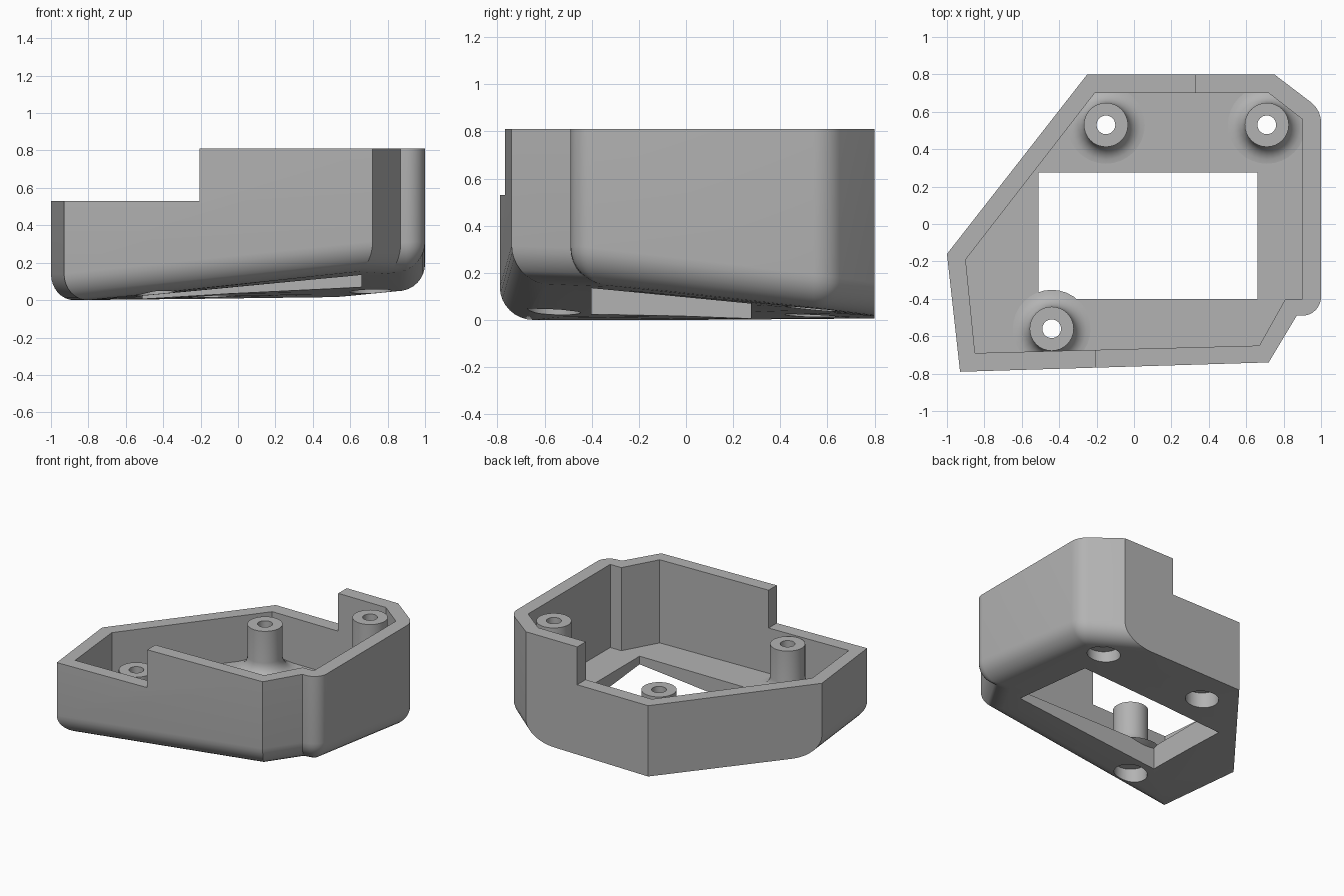
import bpy, bmesh, math
from mathutils import Vector

if "Cube" in bpy.data.objects:
    bpy.data.objects.remove(bpy.data.objects["Cube"], do_unlink=True)

grey = bpy.data.materials.new("plain grey")
grey.use_nodes = True
grey.diffuse_color = (0.45, 0.45, 0.45, 1)
grey.node_tree.nodes["Principled BSDF"].inputs["Base Color"].default_value = grey.diffuse_color

TOP, STEP, FLOOR, FILLET = 0.81, 0.53, 0.195, 0.14
# Outline corner: x, y, corner radius, whether the wall leaving it has a rounded bottom
OUTLINE = [(-0.93, -0.79, 0, 1), (0.72, -0.74, 0, 1), (0.87, -0.49, 0, 1), (1, -0.49, 0.1, 1),
           (1, 0.61, 0.14, 1), (0.75, 0.8, 0, 0), (-0.25, 0.8, 0, 0), (-1, -0.16, 0, 1)]
CAVITY = [(-0.85, -0.69), (0.67, -0.65), (0.81, -0.4), (0.9, -0.4),
          (0.9, 0.56), (0.72, 0.7), (-0.21, 0.7), (-0.9, -0.19)]
# Post: x, y, top height
POSTS = [(-0.15, 0.53, 0.52), (0.71, 0.53, 0.8), (-0.44, -0.56, 0.52)]


def underside(x, y):
    """Height of the twisted base, rising to the front left corner."""
    return max(0, x + 0.75) * max(0.012, 0.068 - 0.069 * y)


def make(name, bm):
    bmesh.ops.recalc_face_normals(bm, faces=bm.faces[:])
    mesh = bpy.data.meshes.new(name)
    bm.to_mesh(mesh)
    bm.free()
    mesh.materials.append(grey)
    obj = bpy.data.objects.new(name, mesh)
    bpy.context.collection.objects.link(obj)
    return obj


def bridge(bm, a, b):
    for i in range(len(a)):
        j = (i + 1) % len(a)
        bm.faces.new((a[i], a[j], b[j], b[i]))


def prism(name, points, low, high):
    bm = bmesh.new()
    a, b = [[bm.verts.new((x, y, z)) for x, y in points] for z in (low, high)]
    bridge(bm, a, b)
    bm.faces.new(a)
    bm.faces.new(b)
    return make(name, bm)


def circle(x, y, r, n=32):
    return [(x + r * math.cos(math.tau * i / n), y + r * math.sin(math.tau * i / n)) for i in range(n)]


def inset_outline(offset):
    """Move rounded walls inward, then round the corners."""
    n = len(OUTLINE)
    pts = [Vector(c[:2]) for c in OUTLINE]
    dirs = [(pts[(i + 1) % n] - pts[i]).normalized() for i in range(n)]
    moved = []
    for i in range(n):
        d0, d1 = dirs[i - 1], dirs[i]
        a = pts[i] + Vector((-d0.y, d0.x)) * offset * OUTLINE[i - 1][3]
        b = pts[i] + Vector((-d1.y, d1.x)) * offset * OUTLINE[i][3]
        moved.append(a + d0 * ((b - a).cross(d1) / d0.cross(d1)))
    result = []
    for i, p in enumerate(moved):
        if not OUTLINE[i][2]:
            result.append(p)
            continue
        half = dirs[i - 1].angle(dirs[i]) / 2
        t = max(OUTLINE[i][2] - offset, 0.01) * math.tan(half)
        p0, p1, w = p - dirs[i - 1] * t, p + dirs[i] * t, math.cos(half)
        for k in range(9):
            s = k / 8
            a, b, c = (1 - s) ** 2, 2 * s * (1 - s) * w, s * s
            result.append((p0 * a + p * b + p1 * c) / (a + b + c))
    return result


# Outer shell: rim, rounded lower edge, then twisted underside
bm = bmesh.new()
rim = [bm.verts.new((p.x, p.y, TOP)) for p in inset_outline(0)]
bm.faces.new(rim)
last = rim
for k in range(9):
    ang = math.pi / 2 * k / 8
    pts = inset_outline(FILLET * (1 - math.cos(ang)))
    ring = [bm.verts.new((p.x, p.y, underside(*p) + FILLET * (1 - math.sin(ang)))) for p in pts]
    bridge(bm, last, ring)
    last = ring
centre = Vector((0.07, -0.06))
for s in (0.8, 0.6, 0.4, 0.2):
    inner = [centre + (p - centre) * s for p in pts]
    ring = [bm.verts.new((p.x, p.y, underside(*p))) for p in inner]
    bridge(bm, last, ring)
    last = ring
mid = bm.verts.new((*centre, underside(*centre)))
for i in range(len(last)):
    bm.faces.new((last[i - 1], last[i], mid))
shell = make("case_shell", bm)

# Cavity, stepped rim, window, screw holes and their recesses
cutters = [
    prism("cavity_cutter", CAVITY, FLOOR, 1.2),
    prism("step_cutter", [(-1.2, -1), (-0.205, -1), (-0.205, 0), (0.33, 0), (0.33, 1), (-1.2, 1)], STEP, 1.2),
    prism("window_cutter", [(-0.51, -0.4), (0.66, -0.4), (0.66, 0.275), (-0.51, 0.275)], -0.2, 0.4)]
for x, y, top in POSTS:
    cutters.append(prism("recess_cutter", circle(x, y, 0.112), -0.2, 0.13))
    cutters.append(prism("screw_cutter", circle(x, y, 0.05), -0.3, 0.5))
bpy.context.view_layer.objects.active = shell
for cutter in cutters:
    mod = shell.modifiers.new("cut", 'BOOLEAN')
    mod.operation, mod.solver, mod.object = 'DIFFERENCE', 'EXACT', cutter
    bpy.ops.object.modifier_apply(modifier=mod.name)
    bpy.data.objects.remove(cutter, do_unlink=True)

# Hollow screw posts with flared feet
parts = [shell]
for name, (x, y, top) in zip(("back_right_post", "back_left_post", "front_post"), POSTS):
    flare = 0.09
    profile = [(0.05, 0.131), (0.05, top), (0.118, top)]
    for k in range(7):
        ang = math.pi / 2 * k / 6
        profile.append((0.118 + flare * (1 - math.cos(ang)), FLOOR + flare * (1 - math.sin(ang))))
    bm = bmesh.new()
    rings = [[bm.verts.new((px, py, z)) for px, py in circle(x, y, r)] for r, z in profile]
    for a, b in zip(rings, rings[1:]):
        bridge(bm, a, b)
    bridge(bm, rings[-1], rings[0])
    parts.append(make(name, bm))

# Smooth the curved surfaces, keeping edges sharp
bpy.context.view_layer.update()
bpy.ops.object.select_all(action='DESELECT')
for obj in parts:
    obj.select_set(True)
bpy.context.view_layer.objects.active = shell
bpy.ops.object.shade_smooth_by_angle(angle=math.radians(28))
